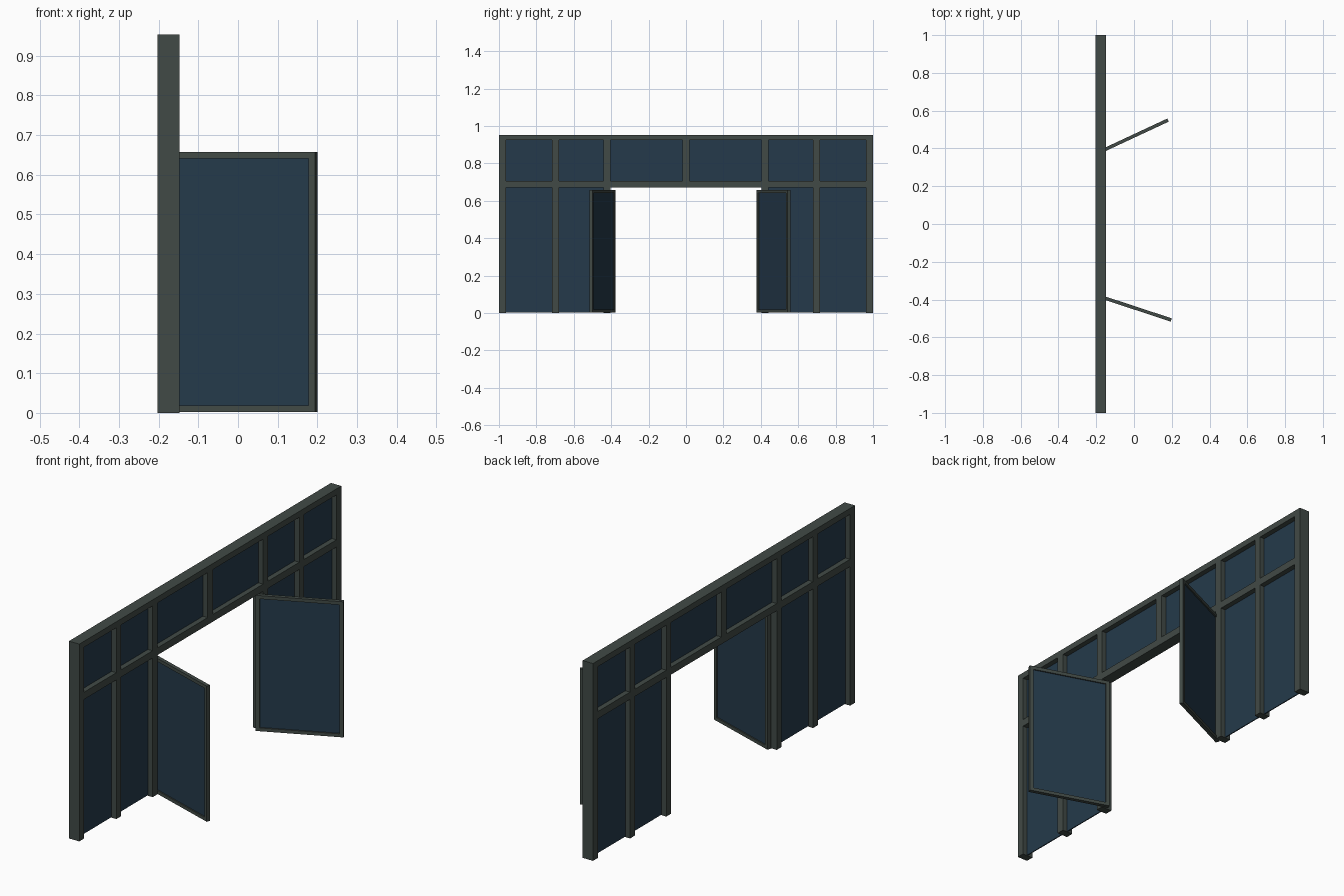
import bpy, math
from mathutils import Matrix

if "Cube" in bpy.data.objects:
    bpy.data.objects.remove(bpy.data.objects["Cube"])


def material(name, rgb):
    m = bpy.data.materials.new(name)
    m.diffuse_color = (*rgb, 1)
    m.use_nodes = True
    m.node_tree.nodes["Principled BSDF"].inputs["Base Color"].default_value = m.diffuse_color
    return m


METAL = material("dark_metal", (0.053, 0.068, 0.061))
GLASS = material("blue_glass", (0.018, 0.042, 0.070))


def box(name, x, y, z, mat, matrix=None):
    """Box given as (min, max) ranges on each axis, optionally transformed."""
    verts = [(a, b, c) for a in x for b in y for c in z]
    faces = [(0, 1, 3, 2), (4, 6, 7, 5), (0, 4, 5, 1),
             (2, 3, 7, 6), (0, 2, 6, 4), (1, 5, 7, 3)]
    me = bpy.data.meshes.new(name)
    me.from_pydata(verts, [], faces)
    if matrix:
        me.transform(matrix)
    me.materials.append(mat)
    ob = bpy.data.objects.new(name, me)
    bpy.context.collection.objects.link(ob)
    return ob


DEPTH = (-0.203, -0.148)          # frame depth
PANE = (-0.178, -0.173)           # glass sheet in the middle of the frame
RAIL_LO, RAIL_HI = 0.672, 0.707   # transom bar
TOP_LO, TOP = 0.924, 0.953        # head rail

# Head rail across the full width
box("head_rail", DEPTH, (-1, 1), (TOP_LO, TOP), METAL)

# Posts, standing on the floor on both sides of the doorway
half = [(0.403, 0.440), (0.680, 0.717), (0.963, 1.0)]
posts = [(-b, -a) for a, b in reversed(half)] + half
for p in posts:
    box("post", DEPTH, p, (0, TOP_LO), METAL)
box("centre_mullion", DEPTH, (-0.02, 0.02), (RAIL_HI, TOP_LO), METAL)

# Transoms and glass between neighbouring posts
for left, right in zip(posts, posts[1:]):
    span = (left[1], right[0])
    box("transom", DEPTH, span, (RAIL_LO, RAIL_HI), METAL)
    if span[0] < 0 < span[1]:
        box("upper_glass", PANE, (span[0], -0.02), (RAIL_HI, TOP_LO), GLASS)
        box("upper_glass", PANE, (0.02, span[1]), (RAIL_HI, TOP_LO), GLASS)
    else:
        box("upper_glass", PANE, span, (RAIL_HI, TOP_LO), GLASS)
        box("lower_glass", PANE, span, (0.003, RAIL_LO), GLASS)


def door(hinge_y, degrees, length):
    """Framed glass leaf swung open around its hinge edge."""
    m = Matrix.Translation((-0.174, hinge_y, 0)) @ Matrix.Rotation(math.radians(degrees), 4, 'Z')
    t, w, lo, hi = (-0.009, 0.009), 0.018, 0.002, 0.657
    box("door_hinge_stile", (0, w), t, (lo, hi), METAL, m)
    box("door_lock_stile", (length - w, length), t, (lo, hi), METAL, m)
    for z in ((lo, lo + 0.016), (hi - 0.016, hi)):
        box("door_rail", (w, length - w), t, z, METAL, m)
    box("door_glass", (w, length - w), (-0.003, 0.003), (lo + 0.016, hi - 0.016), GLASS, m)


# Two outward-swung door leaves
door(0.385, 25.0, 0.391)
door(-0.386, -18.2, 0.391)
